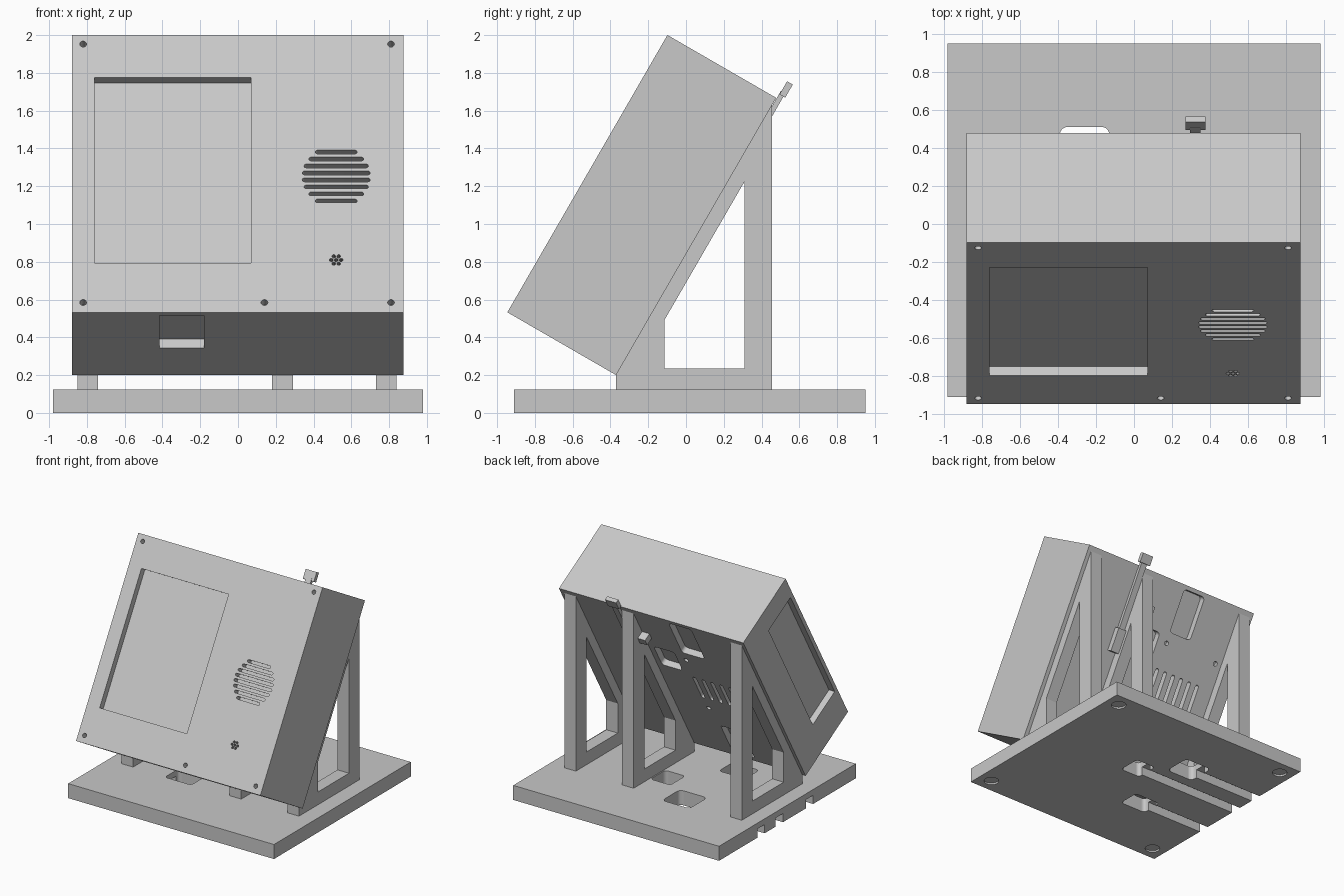
import bpy, bmesh, math
from mathutils import Matrix

if "Cube" in bpy.data.objects:
    bpy.data.objects.remove(bpy.data.objects["Cube"], do_unlink=True)

grey = bpy.data.materials.new("light grey plastic")
grey.use_nodes = True
GREY = (0.58, 0.58, 0.58, 1)
grey.diffuse_color = GREY
grey.node_tree.nodes["Principled BSDF"].inputs["Base Color"].default_value = GREY

# Tilted case frame: local x, v up the slope, n out through the front
C, S = math.cos(math.radians(30)), 0.5
TILT = Matrix(((1, 0, 0, 0), (0, S, -C, -0.37), (0, C, S, 0.2), (0, 0, 0, 1)))
# Side profile frame: (y, z) outline extruded along x
SIDE = Matrix(((0, 0, 1, 0), (1, 0, 0, 0), (0, 1, 0, 0), (0, 0, 0, 1)))
FLAT = Matrix.Identity(4)


def circle(x, y, r, sides=24):
    return [(x + r * math.cos(2 * math.pi * i / sides),
             y + r * math.sin(2 * math.pi * i / sides)) for i in range(sides)]


def rect(x0, x1, y0, y1, r=0):
    if not r:
        return [(x0, y0), (x1, y0), (x1, y1), (x0, y1)]
    pts = []
    corners = [(x1 - r, y1 - r), (x0 + r, y1 - r), (x0 + r, y0 + r), (x1 - r, y0 + r)]
    for k, (cx, cy) in enumerate(corners):
        for i in range(7):
            a = math.pi / 2 * (k + i / 6)
            pts.append((cx + r * math.cos(a), cy + r * math.sin(a)))
    return pts


def prisms(name, parts, frame=FLAT):
    """One object holding prisms given as (outline, low, high)."""
    bm = bmesh.new()
    for pts, low, high in parts:
        lo = [bm.verts.new((x, y, low)) for x, y in pts]
        hi = [bm.verts.new((x, y, high)) for x, y in pts]
        bm.faces.new(lo[::-1])
        bm.faces.new(hi)
        for i in range(len(pts)):
            j = (i + 1) % len(pts)
            bm.faces.new((lo[i], lo[j], hi[j], hi[i]))
    bm.transform(frame)
    bmesh.ops.recalc_face_normals(bm, faces=bm.faces)
    me = bpy.data.meshes.new(name)
    bm.to_mesh(me)
    bm.free()
    me.materials.append(grey)
    ob = bpy.data.objects.new(name, me)
    bpy.context.collection.objects.link(ob)
    return ob


def cut(ob, parts, frame=FLAT):
    cutter = prisms("cutter", parts, frame)
    cutter.hide_render = True
    mod = ob.modifiers.new("cut", "BOOLEAN")
    mod.operation, mod.solver, mod.object = "DIFFERENCE", "EXACT", cutter
    bpy.context.view_layer.update()
    done = ob.evaluated_get(bpy.context.evaluated_depsgraph_get())
    me = bpy.data.meshes.new_from_object(done)
    ob.modifiers.clear()
    ob.data = me
    bpy.data.objects.remove(cutter, do_unlink=True)


def soften(ob):
    bpy.ops.object.select_all(action="DESELECT")
    ob.select_set(True)
    bpy.context.view_layer.objects.active = ob
    bpy.ops.object.shade_smooth_by_angle(angle=math.radians(30))


L, R, TOP, DEEP, T = -0.88, 0.875, 1.695, 0.665, 0.035
IN = DEEP - T
OUT = DEEP + 0.02
SCREWS = [(x, v) for x in (-0.82, 0.14, 0.81) for v in (0.06, 1.64)]
BOSSES = [(x, v) for x in (-0.68, -0.16) for v in (0.58, 1.19)]

# Hollow case
case = prisms("case", [(rect(L, R, 0, TOP), 0, DEEP)], TILT)
cut(case, [(rect(L + T, R - T, T, TOP - T), T, IN)], TILT)

# Window, top, bottom and side openings
openings = [
    (rect(-0.76, 0.07, 0.3, 1.435), IN - 0.02, OUT),
    (rect(-0.755, 0.25, TOP - T - 0.02, TOP + 0.02), 0.286, IN),
    (rect(-0.415, -0.18, -0.02, T + 0.02), 0.286, IN),
    (rect(L - 0.02, L + T + 0.02, 0.3, 1.5), 0.286, IN),
]
# Back panel cable holes, vents and screw holes
openings += [
    (rect(-0.37, -0.155, 1.285, 1.66, 0.03), -0.02, T + 0.02),
    (rect(-0.065, 0.13, 1.02, 1.25, 0.03), -0.02, T + 0.02),
    (rect(-0.41, -0.2, 0.04, 0.37, 0.02), -0.02, T + 0.02),
]
for i in range(6):
    x = -0.582 + 0.085 * i
    openings.append((rect(x - 0.016, x + 0.016, 0.71, 0.97, 0.0155), -0.02, T + 0.02))
openings += [(circle(x, v, 0.02, 16), -0.02, T + 0.02) for x, v in BOSSES]
# Speaker slots, microphone holes and front screw holes
for i, half in enumerate((0.11, 0.145, 0.17, 0.18, 0.18, 0.17, 0.145, 0.11)):
    v = 0.67 + 0.0427 * i
    openings.append((rect(0.52 - half, 0.52 + half, v, v + 0.022, 0.0108), IN - 0.02, OUT))
mic = [(0.52, 0.32)] + circle(0.52, 0.32, 0.026, 6)
openings += [(circle(x, v, 0.01, 10), IN - 0.02, OUT) for x, v in mic]
openings += [(circle(x, v, 0.018, 16), IN - 0.02, OUT) for x, v in SCREWS]
cut(case, openings, TILT)
soften(case)

# Screw pillars between back and front panels
pillars = prisms("screw_pillars", [(circle(x, v, 0.04), T, IN) for x, v in SCREWS], TILT)
cut(pillars, [(circle(x, v, 0.018, 16), IN - 0.2, OUT) for x, v in SCREWS], TILT)
soften(pillars)
soften(prisms("button_post", [(circle(0.22, 1.3, 0.03), T, IN - 0.06)], TILT))

# Board mounting bosses with hexagonal sockets
bosses = prisms("mounting_bosses", [(circle(x, v, 0.065, 32), T, T + 0.085) for x, v in BOSSES], TILT)
cut(bosses, [(circle(x, v, 0.032, 6), T + 0.03, T + 0.12) for x, v in BOSSES], TILT)
soften(bosses)

# Triangular supports
for name, x in (("right_support", -0.85), ("middle_support", 0.18), ("left_support", 0.73)):
    outline = [(-0.37, 0.125), (0.455, 0.125), (0.455, 1.629), (-0.37, 0.2)]
    support = prisms(name, [(outline, x, x + 0.11)], SIDE)
    gap = [(-0.115, 0.235), (0.31, 0.235), (0.31, 1.225), (-0.115, 0.49)]
    cut(support, [(gap, x - 0.02, x + 0.13)], SIDE)

# Base plate with cable holes, underside channels and foot recesses
base = prisms("base_plate", [(rect(-0.98, 0.98, -0.91, 0.95), 0, 0.125)])
cut(base, [
    (rect(-0.39, -0.13, 0.27, 0.51, 0.04), -0.02, 0.15),
    (rect(-0.02, 0.17, 0.04, 0.24, 0.03), -0.02, 0.15),
    (rect(-0.43, -0.18, -0.38, -0.19, 0.03), -0.02, 0.15),
])
cut(base, [(rect(-1.0, end, y - 0.05, y + 0.05), -0.02, 0.075)
           for end, y in ((-0.26, 0.38), (0.07, 0.13), (-0.3, -0.28))])
cut(base, [(circle(x, y, 0.06, 32), -0.02, 0.015)
           for x in (-0.86, 0.86) for y in (-0.79, 0.83)])

# Sliding latch and its guides on the back
prisms("latch_bar", [(rect(0.295, 0.35, 1.0, 1.74), -0.03, -0.003)], TILT)
prisms("latch_head", [(rect(0.27, 0.375, 1.72, 1.8), -0.041, -0.006)], TILT)
prisms("latch_foot", [(rect(0.29, 0.37, 0.95, 1.15), -0.05, 0)], TILT)
prisms("back_clip", [(rect(0.11, 0.18, 1.36, 1.42), -0.07, 0)], TILT)
